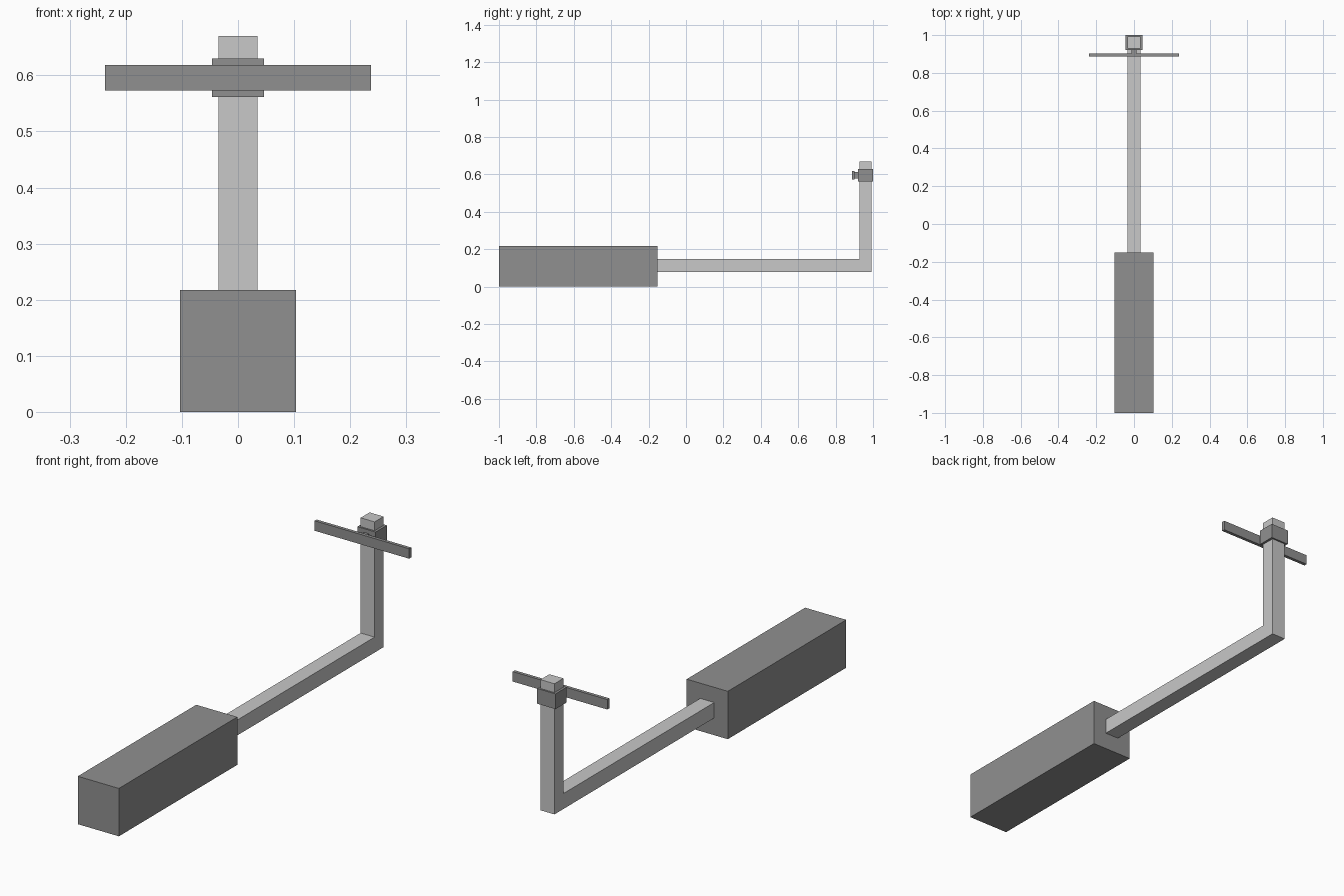
import bpy
import bmesh

cube = bpy.data.objects.get("Cube")
if cube:
    bpy.data.objects.remove(cube, do_unlink=True)


def make_material(name, value):
    mat = bpy.data.materials.new(name)
    mat.use_nodes = True
    colour = (value, value, value, 1)
    mat.diffuse_color = colour
    mat.node_tree.nodes["Principled BSDF"].inputs["Base Color"].default_value = colour
    return mat


dark = make_material("dark grey", 0.28)
light = make_material("light grey", 0.58)


def side_extrusion(name, profile, half_width, mat):
    """Extrude a (y, z) side profile symmetrically along x."""
    bm = bmesh.new()
    face = bm.faces.new([bm.verts.new((-half_width, y, z)) for y, z in profile])
    new = bmesh.ops.extrude_face_region(bm, geom=[face])["geom"]
    verts = [v for v in new if isinstance(v, bmesh.types.BMVert)]
    bmesh.ops.translate(bm, verts=verts, vec=(2 * half_width, 0, 0))
    bmesh.ops.recalc_face_normals(bm, faces=bm.faces)
    mesh = bpy.data.meshes.new(name)
    bm.to_mesh(mesh)
    bm.free()
    mesh.materials.append(mat)
    obj = bpy.data.objects.new(name, mesh)
    bpy.context.collection.objects.link(obj)
    return obj


def box(name, half_width, y0, y1, z0, z1, mat):
    return side_extrusion(name, [(y0, z0), (y1, z0), (y1, z1), (y0, z1)], half_width, mat)


# Grip block
box("handle", 0.103, -1, -0.152, 0, 0.217, dark)

# Bent rod: one L-shaped bar
bent = [(-0.152, 0.078), (0.992, 0.078), (0.992, 0.67),
        (0.928, 0.67), (0.928, 0.148), (-0.152, 0.148)]
side_extrusion("bent_rod", bent, 0.035, light)

# Collar around the upright, with a stub carrying the crossbar
box("collar", 0.046, 0.92, 1, 0.561, 0.63, dark)
box("crossbar_stub", 0.012, 0.90, 0.92, 0.578, 0.613, dark)
box("crossbar", 0.237, 0.887, 0.902, 0.573, 0.618, dark)
